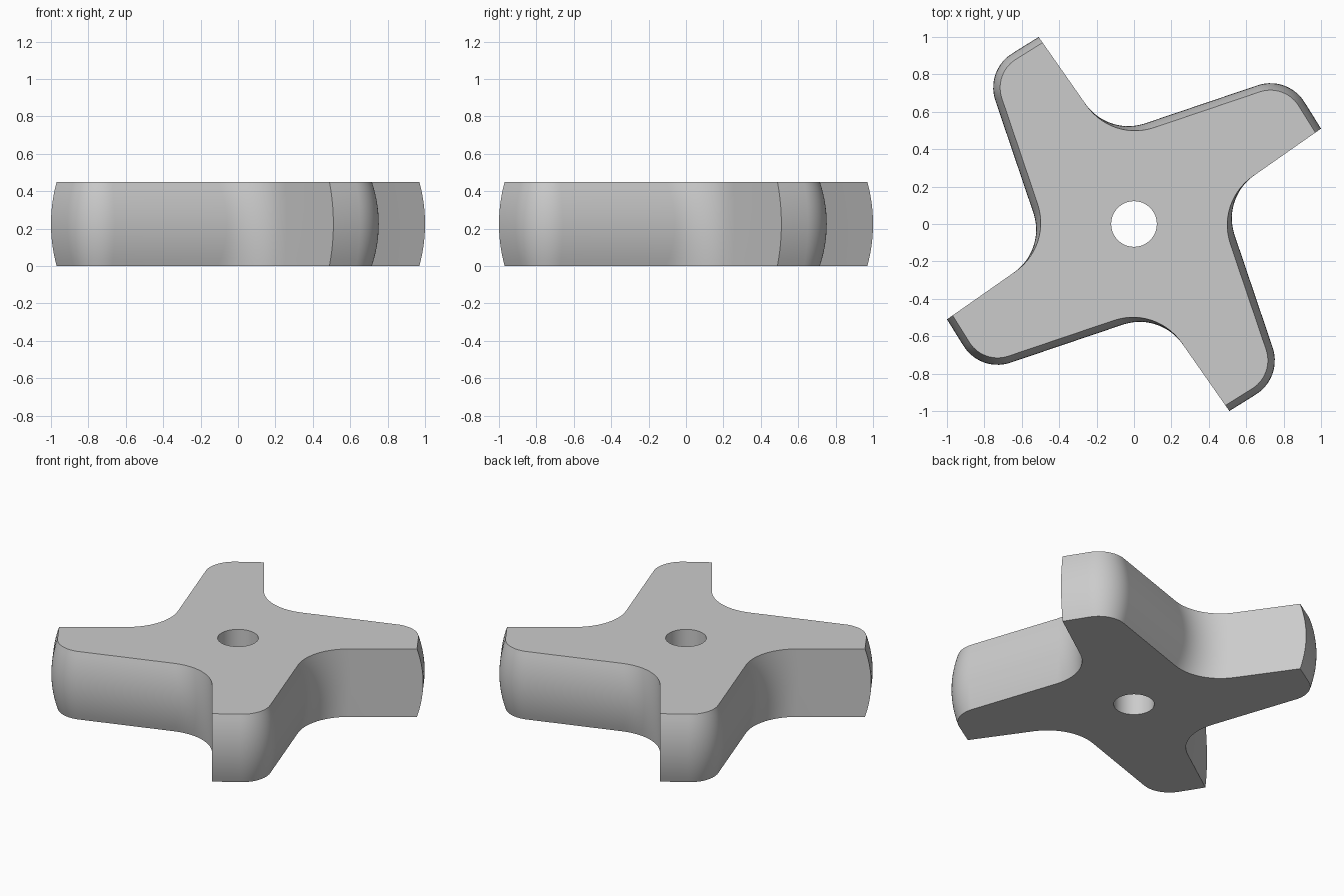
import bpy, bmesh
from math import radians, sin, cos, tan, pi, sqrt
from mathutils import Vector, Matrix
from mathutils.geometry import intersect_line_line_2d, intersect_line_line

cube = bpy.data.objects.get("Cube")
if cube:
    bpy.data.objects.remove(cube)

HEIGHT, BULGE, ARMS = 0.45, 0.037, 4
HOLE_RADIUS, LEVELS, STEPS = 0.122, 14, 14
TIP = Vector((1.0, 0.51))
FACE_ANGLE, TIP_ANGLE, BACK_ANGLE = radians(35), radians(122), radians(18.7)


def heading(a):
    return Vector((cos(a), sin(a)))


def cross_point(p, d, q, e):
    # where two lines, each a point and a direction, meet
    t = (q - p).cross(e) / d.cross(e)
    return p + d * t


def fillet(before, corner, after, radius):
    # points of an arc that rounds one corner
    u, v = (before - corner).normalized(), (after - corner).normalized()
    half = u.angle(v) / 2
    centre = corner + (u + v).normalized() * radius / sin(half)
    start = corner + u * radius / tan(half) - centre
    end = corner + v * radius / tan(half) - centre
    sweep = start.angle(end)
    return [centre + (start * sin(sweep * (1 - i / STEPS)) + end * sin(sweep * i / STEPS)) / sin(sweep)
            for i in range(STEPS + 1)]


def outline(inset):
    # star outline: straight cutting faces, inset tips and trailing sides
    tip = TIP - heading(FACE_ANGLE) * inset
    back_dir = heading(BACK_ANGLE)
    back = Vector((0.08, 0.545)) + Vector((sin(BACK_ANGLE), -cos(BACK_ANGLE))) * inset
    shoulder = cross_point(tip, heading(TIP_ANGLE), back, back_dir)
    turn = Matrix.Rotation(pi / 2, 2)
    next_gully = cross_point(back, back_dir, turn @ TIP, turn @ heading(FACE_ANGLE))
    gully = turn.inverted() @ next_gully
    last_shoulder = turn.inverted() @ shoulder
    arm = fillet(last_shoulder, gully, tip, 0.28 + inset) + [tip]
    arm += fillet(tip, shoulder, next_gully, 0.215 - inset)
    return [Matrix.Rotation(k * 2 * pi / ARMS, 2) @ p for k in range(ARMS) for p in arm]


# Steel colour
steel = bpy.data.materials.new("steel grey")
steel.use_nodes = True
colour = (0.6, 0.6, 0.6, 1)
steel.diffuse_color = colour
steel.node_tree.nodes["Principled BSDF"].inputs["Base Color"].default_value = colour

# Four-armed body lofted through outlines that swell at mid height
bm = bmesh.new()
rings = []
for i in range(LEVELS + 1):
    t = i / LEVELS
    inset = BULGE * (2 * t - 1) ** 2
    rings.append([bm.verts.new((p.x, p.y, t * HEIGHT)) for p in outline(inset)])
for low, high in zip(rings, rings[1:]):
    for j in range(len(low)):
        k = (j + 1) % len(low)
        bm.faces.new((low[j], low[k], high[k], high[j]))
bm.faces.new(rings[-1])
bm.faces.new(rings[0][::-1])
mesh = bpy.data.meshes.new("cutter_body")
bm.to_mesh(mesh)
bm.free()
mesh.materials.append(steel)
body = bpy.data.objects.new("cutter_body", mesh)
bpy.context.collection.objects.link(body)

# Shaft hole through the middle
bpy.ops.mesh.primitive_cylinder_add(vertices=64, radius=HOLE_RADIUS, depth=1, location=(0, 0, HEIGHT / 2))
drill = bpy.context.object
drill.name = "shaft_hole_helper"
drill.hide_render = True
drill.data.materials.append(steel)
cut = body.modifiers.new("shaft_hole", 'BOOLEAN')
cut.operation, cut.solver, cut.object = 'DIFFERENCE', 'EXACT', drill
bpy.ops.object.select_all(action='DESELECT')
body.select_set(True)
bpy.context.view_layer.objects.active = body
bpy.ops.object.modifier_apply(modifier=cut.name)
bpy.data.objects.remove(drill)
bpy.ops.object.shade_smooth_by_angle(angle=radians(30))
